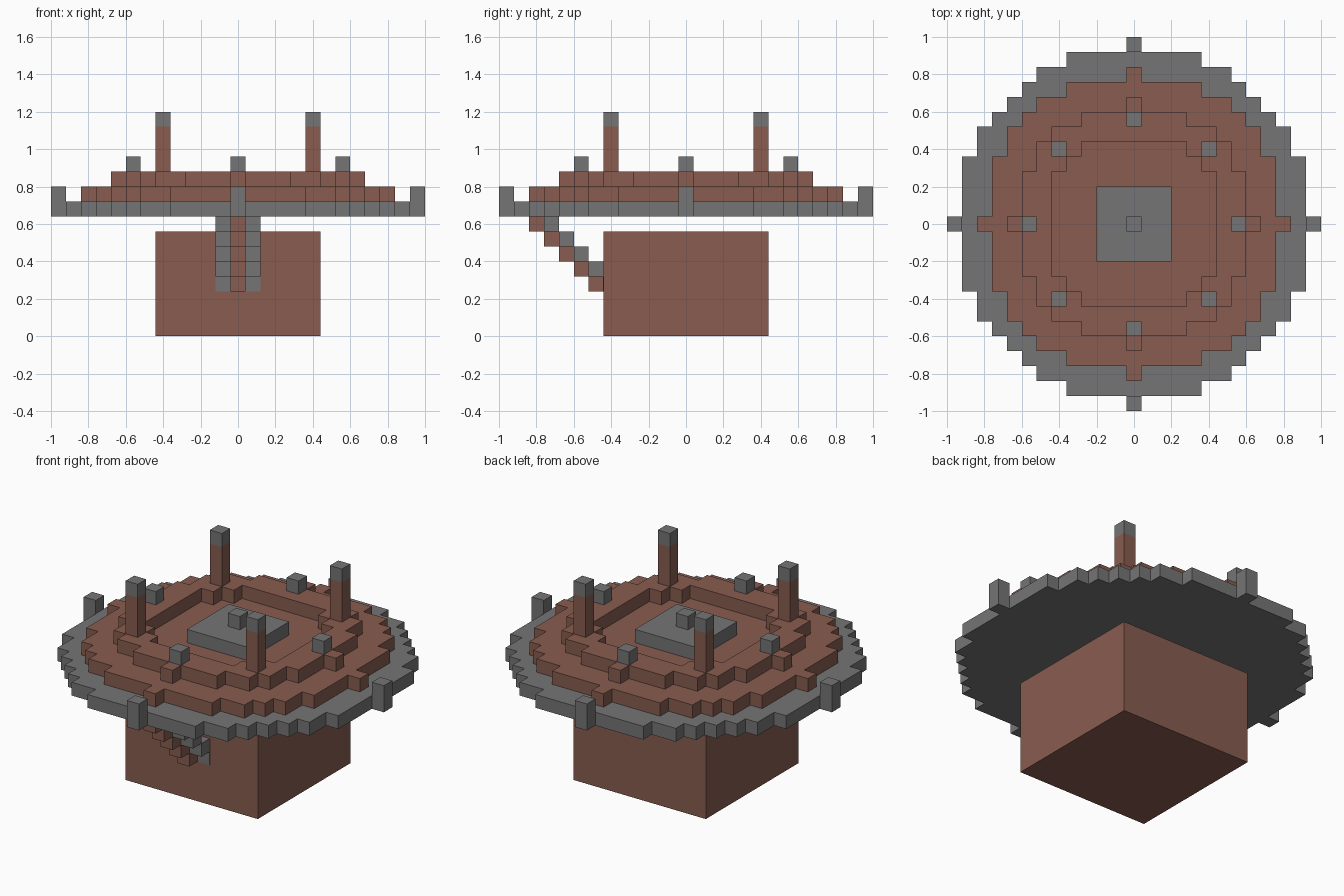
import bpy
import bmesh
from mathutils import Matrix, Vector

U = 0.08  # edge of one building block

cube = bpy.data.objects.get("Cube")
if cube:
    bpy.data.objects.remove(cube, do_unlink=True)


def material(name, rgb):
    mat = bpy.data.materials.new(name)
    mat.use_nodes = True
    mat.diffuse_color = (*rgb, 1)
    mat.node_tree.nodes["Principled BSDF"].inputs["Base Color"].default_value = (*rgb, 1)
    return mat


brown = material("clay brown", (0.246, 0.107, 0.080))
grey = material("stone grey", (0.178, 0.178, 0.178))


def finish(name, bm, mat):
    bmesh.ops.recalc_face_normals(bm, faces=bm.faces)
    mesh = bpy.data.meshes.new(name)
    bm.to_mesh(mesh)
    bm.free()
    mesh.materials.append(mat)
    obj = bpy.data.objects.new(name, mesh)
    bpy.context.collection.objects.link(obj)
    return obj


def box(name, mat, x, y, z0, z1, width=U, depth=None):
    """Upright box centred on x, y between two heights."""
    bm = bmesh.new()
    size = Matrix.Diagonal((width, depth or width, z1 - z0, 1))
    place = Matrix.Translation((x, y, (z0 + z1) / 2))
    bmesh.ops.create_cube(bm, size=1, matrix=place @ size)
    return finish(name, bm, mat)


def stepped_outline(corners):
    """Repeat the stair-stepped corner of one quadrant around the centre."""
    quarter = []
    for i, (x, y) in enumerate(corners):
        quarter.append((x, y))
        if i + 1 < len(corners):
            quarter.append((x, corners[i + 1][1]))
    loop = []
    for _ in range(4):
        loop += quarter
        quarter = [(y, -x) for x, y in quarter]
    return loop


def tier(name, mat, z, outlines):
    """Block disc, or ring when a second outline is given."""
    bm = bmesh.new()
    edges = []
    for corners in outlines:
        verts = [bm.verts.new((x, y, z)) for x, y in stepped_outline(corners)]
        edges += [bm.edges.new((verts[i - 1], verts[i])) for i in range(len(verts))]
    bmesh.ops.triangle_fill(bm, edges=edges, use_beauty=True, normal=(0, 0, 1))
    top = bmesh.ops.extrude_face_region(bm, geom=bm.faces[:], use_keep_orig=True)["geom"]
    lifted = [v for v in top if isinstance(v, bmesh.types.BMVert)]
    bmesh.ops.translate(bm, verts=lifted, vec=Vector((0, 0, U)))
    return finish(name, bm, mat)


# Base block, with the platform hovering just above it
box("base_block", brown, 0, 0, 0, 0.56, width=0.88)

# Stacked round tiers
rim = [(.36, .92), (.52, .84), (.60, .76), (.68, .68), (.76, .60), (.84, .52), (.92, .36)]
deck = [(.36, .76), (.52, .68), (.60, .60), (.68, .52), (.76, .36)]
wall = [(.28, .60), (.44, .52), (.52, .44), (.60, .28)]
court = [(.28, .44), (.36, .36), (.44, .28)]
tier("lower_disc", grey, 0.64, [rim])
tier("middle_disc", brown, 0.72, [deck])
tier("upper_ring", brown, 0.80, [wall, court])

# Central dais
box("dais", grey, 0, 0, 0.80, 0.88, width=0.40)
box("dais_stone", grey, 0, 0, 0.88, 0.96)

# Blocks on the four main axes
for side, dx, dy in (("left", 1, 0), ("right", -1, 0), ("back", 0, 1), ("front", 0, -1)):
    box(side + "_rim_post", grey, dx * .96, dy * .96, 0.64, 0.80)
    box(side + "_middle_step", brown, dx * .80, dy * .80, 0.72, 0.80)
    box(side + "_upper_step", brown, dx * .64, dy * .64, 0.80, 0.88)
    box(side + "_ring_stone", grey, dx * .56, dy * .56, 0.88, 0.96)

# Tall capped pillars on the diagonals
for side, sx in (("left", 1), ("right", -1)):
    for end, sy in (("front", -1), ("back", 1)):
        name = f"{end}_{side}_pillar"
        box(name, brown, sx * .40, sy * .40, 0.88, 1.12)
        box(name + "_cap", grey, sx * .40, sy * .40, 1.12, 1.20)

# Front staircase with a grey balustrade on each side
for i in range(5):
    y, z = -0.80 + i * U, 0.56 - i * U
    box(f"stair_{i + 1}", brown, 0, y, z, z + U)
    for side, sx in (("left", 1), ("right", -1)):
        if i < 4:
            box(f"{side}_balustrade_{i + 1}", grey, sx * U, y + U, z, z + U)

# Balustrade ends set flush into the base
for side, sx in (("left", 1), ("right", -1)):
    box(side + "_balustrade_end", grey, sx * U, -0.44, 0.24, 0.32, depth=0.006)
